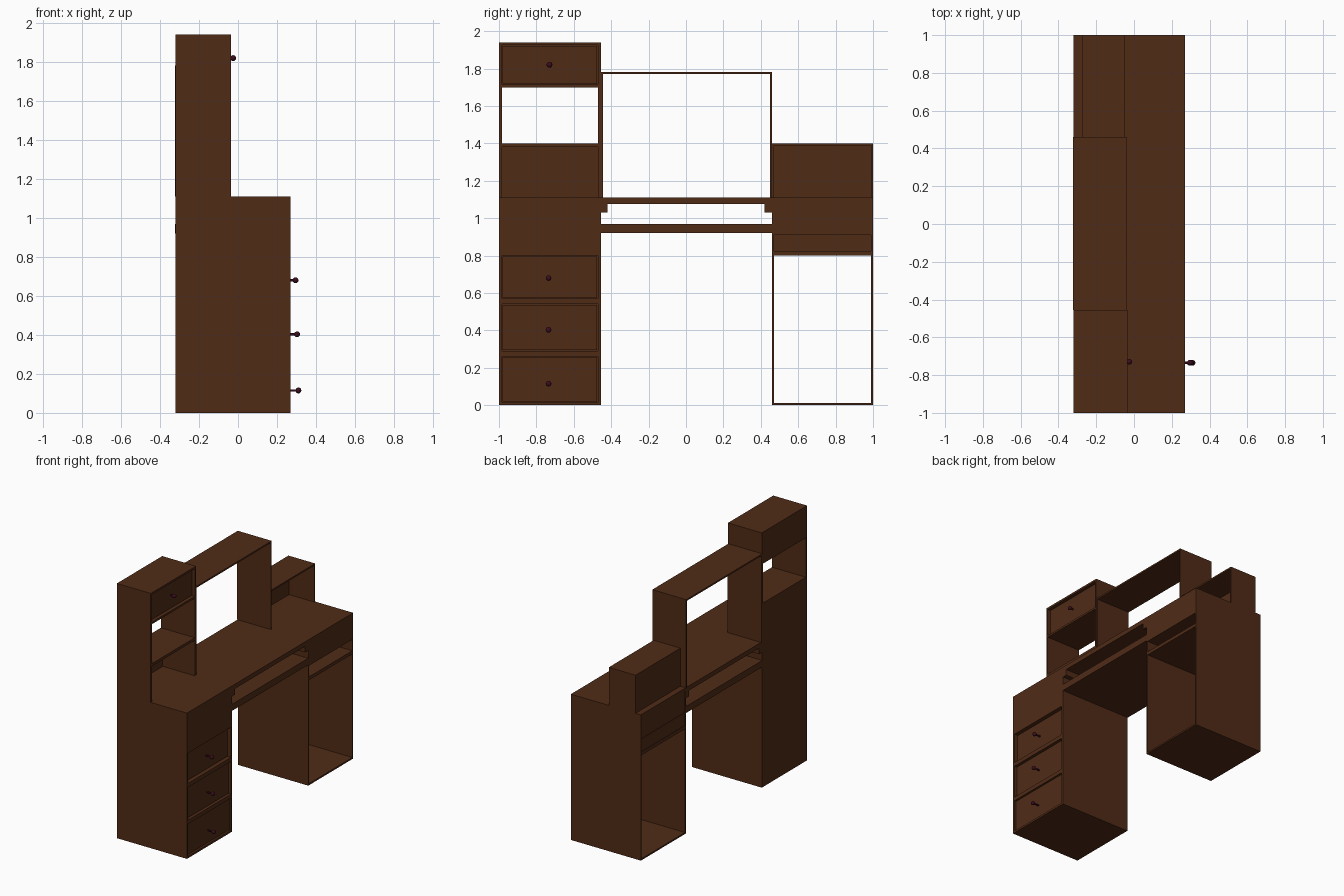
import bpy, math

if "Cube" in bpy.data.objects:
    bpy.data.objects.remove(bpy.data.objects["Cube"], do_unlink=True)


def material(name, colour):
    m = bpy.data.materials.new(name)
    m.use_nodes = True
    m.diffuse_color = colour
    bsdf = next(n for n in m.node_tree.nodes if n.type == "BSDF_PRINCIPLED")
    bsdf.inputs["Base Color"].default_value = colour
    return m


WOOD = material("brown_wood", (0.08, 0.024, 0.008, 1))
KNOB = material("dark_red_knob", (0.045, 0.004, 0.012, 1))


def box(name, x, y, z):
    """Board spanning three (low, high) ranges."""
    bpy.ops.mesh.primitive_cube_add(
        size=1, location=[(a + b) / 2 for a, b in (x, y, z)])
    o = bpy.context.object
    o.name = name
    o.scale = [b - a for a, b in (x, y, z)]
    bpy.ops.object.transform_apply(location=False, rotation=False)
    o.data.materials.append(WOOD)


def sides(name, x, y, z, t):
    """Pair of upright boards at both ends of the y range."""
    box(name + "_right_side", x, (y[0], y[0] + t), z)
    box(name + "_left_side", x, (y[1] - t, y[1]), z)


def knob(name, face, tip, y, z):
    """Thin stem with a ball at its end."""
    bpy.ops.mesh.primitive_cylinder_add(
        vertices=12, radius=0.006, depth=tip - face,
        location=((face + tip) / 2, y, z), rotation=(0, math.pi / 2, 0))
    stem = bpy.context.object
    stem.name = name + "_stem"
    bpy.ops.mesh.primitive_uv_sphere_add(
        segments=16, ring_count=10, radius=0.015, location=(tip, y, z))
    ball = bpy.context.object
    ball.name = name + "_ball"
    for o in (stem, ball):
        o.data.materials.append(KNOB)
        bpy.ops.object.select_all(action="DESELECT")
        o.select_set(True)
        bpy.context.view_layer.objects.active = o
        bpy.ops.object.shade_smooth_by_angle()


BACK, FRONT, SHELF_FRONT = -0.32, 0.27, -0.035
DEPTH, SHELF = (BACK, FRONT), (BACK, SHELF_FRONT)
TOP = 1.11
CAB, CAB_IN = (-1, -0.455), (-0.985, -0.47)
OPEN, OPEN_IN = (0.46, 1), (0.47, 0.99)
MID = (-0.455, 0.46)

# Drawer cabinet
sides("cabinet", DEPTH, CAB, (0, TOP), 0.015)
box("cabinet_back", (BACK, BACK + 0.015), CAB_IN, (0, TOP))
box("cabinet_top", DEPTH, CAB_IN, (TOP - 0.02, TOP))
box("cabinet_fascia", (FRONT - 0.02, FRONT), CAB_IN, (0.8, TOP - 0.02))
for i, z in enumerate([(0, 0.015), (0.26, 0.29), (0.54, 0.57), (0.8, 0.815)]):
    box(f"cabinet_rail_{i}", (BACK + 0.015, FRONT), CAB_IN, z)
for i, (z, face) in enumerate([((0.02, 0.255), 0.26), ((0.295, 0.535), 0.253),
                               ((0.575, 0.795), 0.245)]):
    box(f"drawer_{i}", (BACK + 0.02, face), (-0.98, -0.475), z)
    knob(f"drawer_knob_{i}", face, face + 0.05, -0.735, (0.115, 0.403, 0.68)[i])

# Tower standing on the drawer cabinet
sides("tower", SHELF, CAB, (TOP, 1.94), 0.015)
box("tower_top", SHELF, CAB_IN, (1.925, 1.94))
box("tower_divider", SHELF, CAB_IN, (1.7, 1.715))
box("tower_shelf", SHELF, CAB_IN, (1.38, 1.4))
box("tower_lower_back", (BACK, BACK + 0.015), CAB_IN, (TOP, 1.38))
box("tower_upper_back", (BACK, BACK + 0.015), CAB_IN, (1.715, 1.925))
box("tower_drawer", (BACK + 0.02, -0.055), (-0.98, -0.475), (1.72, 1.92))
knob("tower_knob", -0.055, -0.025, -0.73, 1.82)

# Desktop with runners and keyboard tray
box("desktop", DEPTH, MID, (1.075, TOP))
box("runner_right", DEPTH, (-0.455, -0.42), (1.03, 1.075))
box("runner_left", DEPTH, (0.42, 0.46), (1.03, 1.075))
box("keyboard_tray", (BACK - 0.004, FRONT), MID, (0.92, 0.97))

# Bridge shelf over the desktop
BRIDGE = (BACK - 0.004, SHELF_FRONT - 0.003)
sides("bridge", BRIDGE, MID, (TOP, 1.77), 0.01)
box("bridge_top", BRIDGE, MID, (1.77, 1.782))

# Open cabinet, see-through from front to back
sides("open_cabinet", DEPTH, OPEN, (0, TOP), 0.01)
box("open_cabinet_floor", DEPTH, OPEN_IN, (0, 0.012))
box("open_cabinet_top", DEPTH, OPEN_IN, (TOP - 0.02, TOP))
box("open_cabinet_fascia", (FRONT - 0.02, FRONT), OPEN_IN, (0.91, TOP - 0.02))
box("open_cabinet_slot_roof", DEPTH, OPEN_IN, (0.91, 0.925))
box("open_cabinet_slot_floor", DEPTH, OPEN_IN, (0.8, 0.825))
box("open_cabinet_back", (BACK + 0.004, BACK + 0.02), OPEN_IN, (0.825, TOP - 0.02))

# Small cubby on the open cabinet
CUBBY = (-0.275, -0.05)
sides("cubby", CUBBY, OPEN, (TOP, 1.4), 0.01)
box("cubby_top", CUBBY, OPEN_IN, (1.388, 1.4))
box("cubby_back", (-0.275, -0.263), OPEN_IN, (TOP, 1.388))
